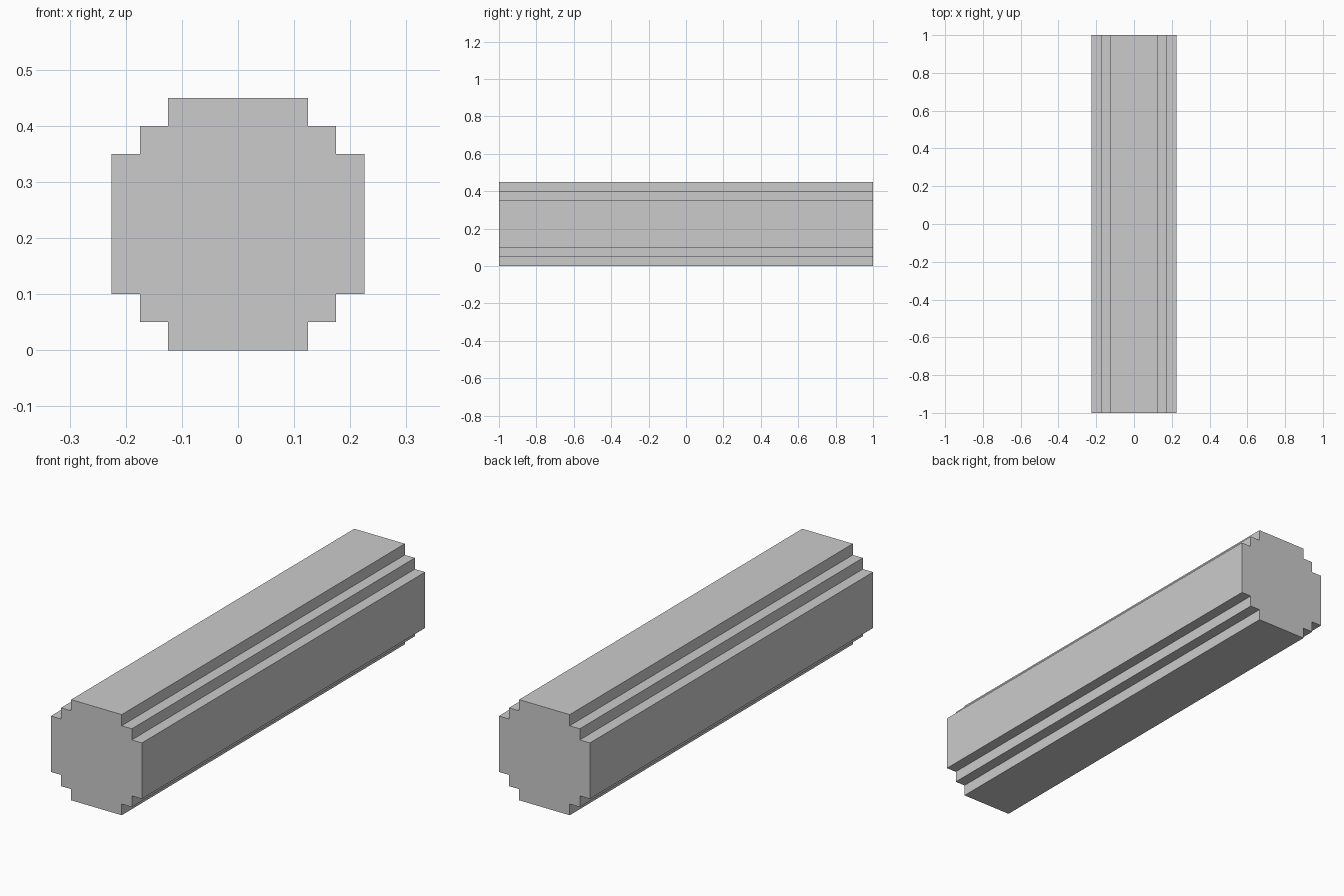
import bpy, bmesh

if "Cube" in bpy.data.objects:
    bpy.data.objects.remove(bpy.data.objects["Cube"])

LENGTH = 2.0
HALF = 0.225

# Upper-right quarter of the stepped section, relative to its centre
quarter = [(0.225, 0.125), (0.175, 0.125), (0.175, 0.175),
           (0.125, 0.175), (0.125, 0.225)]

# Mirror the quarter around all four corners, keeping a continuous loop
section = []
for sx, sz in ((1, 1), (-1, 1), (-1, -1), (1, -1)):
    pts = quarter if sx * sz > 0 else quarter[::-1]
    section += [(sx * x, sz * z + HALF) for x, z in pts]

# Stepped log: extrude the section along y
bm = bmesh.new()
front = bm.faces.new([bm.verts.new((x, -LENGTH / 2, z)) for x, z in section])
result = bmesh.ops.extrude_face_region(bm, geom=[front], use_keep_orig=True)
back = [v for v in result["geom"] if isinstance(v, bmesh.types.BMVert)]
bmesh.ops.translate(bm, verts=back, vec=(0, LENGTH, 0))
bmesh.ops.recalc_face_normals(bm, faces=bm.faces)

mesh = bpy.data.meshes.new("stepped_log")
bm.to_mesh(mesh)
bm.free()
bpy.context.collection.objects.link(bpy.data.objects.new("stepped_log", mesh))
